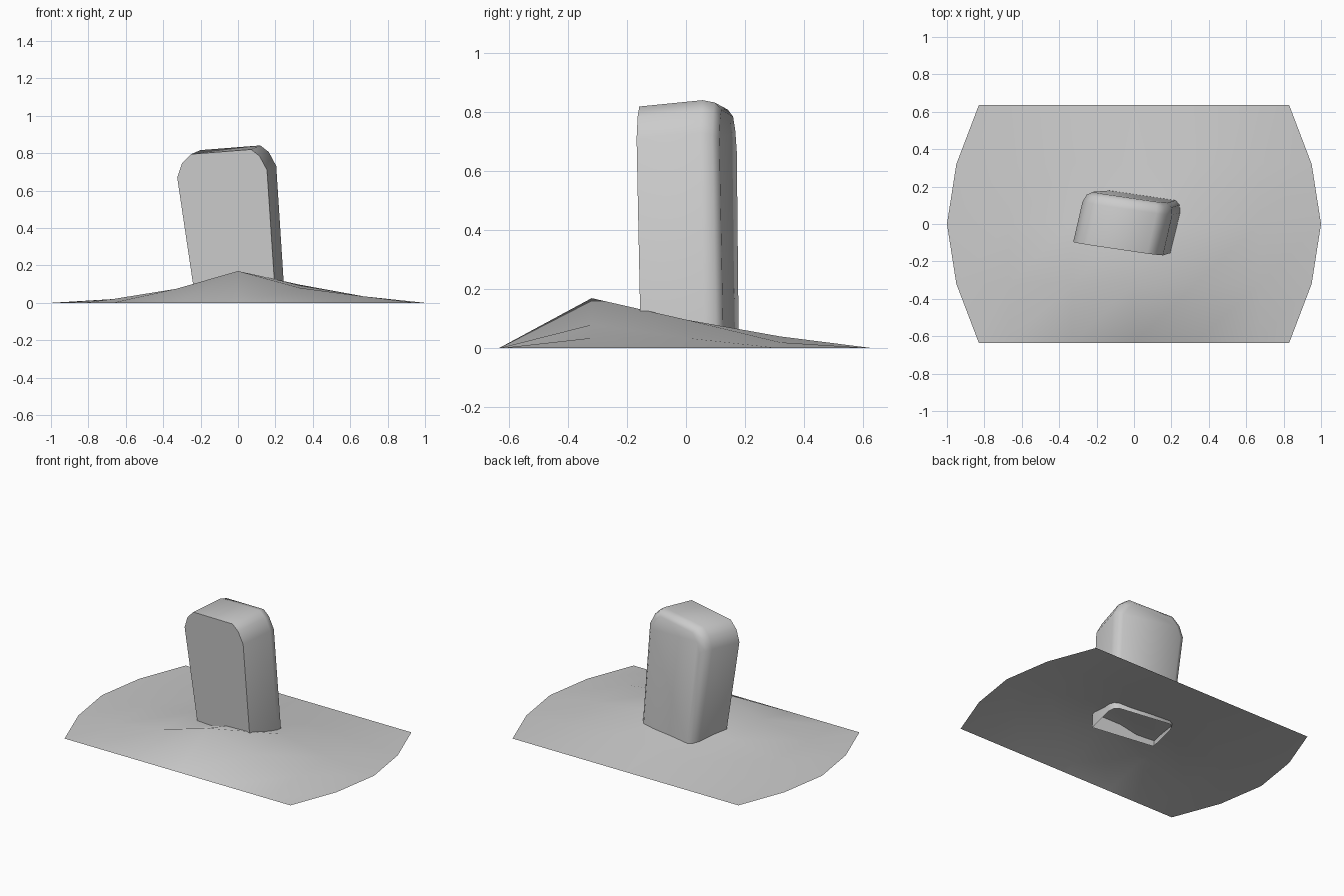
import bpy, bmesh, math

if "Cube" in bpy.data.objects:
    bpy.data.objects.remove(bpy.data.objects["Cube"])


def finish(name, bm, angle):
    mesh = bpy.data.meshes.new(name)
    bm.to_mesh(mesh)
    bm.free()
    ob = bpy.data.objects.new(name, mesh)
    bpy.context.collection.objects.link(ob)
    bpy.ops.object.select_all(action='DESELECT')
    ob.select_set(True)
    bpy.context.view_layer.objects.active = ob
    bpy.ops.object.shade_smooth_by_angle(angle=math.radians(angle))
    return ob


# Ground mound: coarse sheet with a flat rim and bowed ends
rows = [-0.635, -0.32, 0, 0.32, 0.635]
half_widths = [0.83, 0.95, 1.0, 0.95, 0.83]
columns = [-0.67, -0.33, 0, 0.33, 0.67]
heights = {
    1: [0.02, 0.075, 0.17, 0.08, 0.035],
    2: [0.02, 0.065, 0.075, 0.097, 0.035],
    3: [0.015, 0.035, 0.04, 0.04, 0.02],
}
bm = bmesh.new()
grid = []
for r, (y, w) in enumerate(zip(rows, half_widths)):
    hs = [0] + heights.get(r, [0] * 5) + [0]
    grid.append([bm.verts.new((x, y, z)) for x, z in zip([-w] + columns + [w], hs)])
for a, b in zip(grid, grid[1:]):
    for i in range(6):
        bm.faces.new((a[i], a[i + 1], b[i + 1], b[i]))
finish("ground_mound", bm, 60)

# Leaning headstone: front outline swept back, rear edge rounded, open below
outline = [(-0.23, 0.03), (-0.325, 0.67), (-0.3, 0.745), (-0.25, 0.795),
           (0.07, 0.82), (0.115, 0.785), (0.155, 0.71), (0.2, 0.03)]
sections = [(0, 0), (0.215, 0), (0.255, 0.012), (0.275, 0.038)]  # depth, inset


def place(x, z, depth, inset):
    centre = -0.02 - 0.08 * z
    px = centre + (x - centre) * (1 - inset / 0.22)
    pz = z - inset * z / 0.82 if z > 0.1 else z
    py = -0.112 - 0.146 * (px + 0.08) - 0.03 * z
    lift = 0.1 * depth if z > 0.1 else 0
    return (px + 0.23 * depth, py + depth, pz + lift)


bm = bmesh.new()
rings = [[bm.verts.new(place(x, z, d, i)) for x, z in outline] for d, i in sections]
for a, b in zip(rings, rings[1:]):
    for i in range(len(outline) - 1):
        bm.faces.new((a[i], b[i], b[i + 1], a[i + 1]))
bm.faces.new(rings[0])
bm.faces.new(rings[-1][::-1])
bmesh.ops.recalc_face_normals(bm, faces=bm.faces)
if max(bm.faces, key=lambda f: f.calc_center_median().z).normal.z < 0:
    bmesh.ops.reverse_faces(bm, faces=bm.faces)
finish("headstone", bm, 45)
